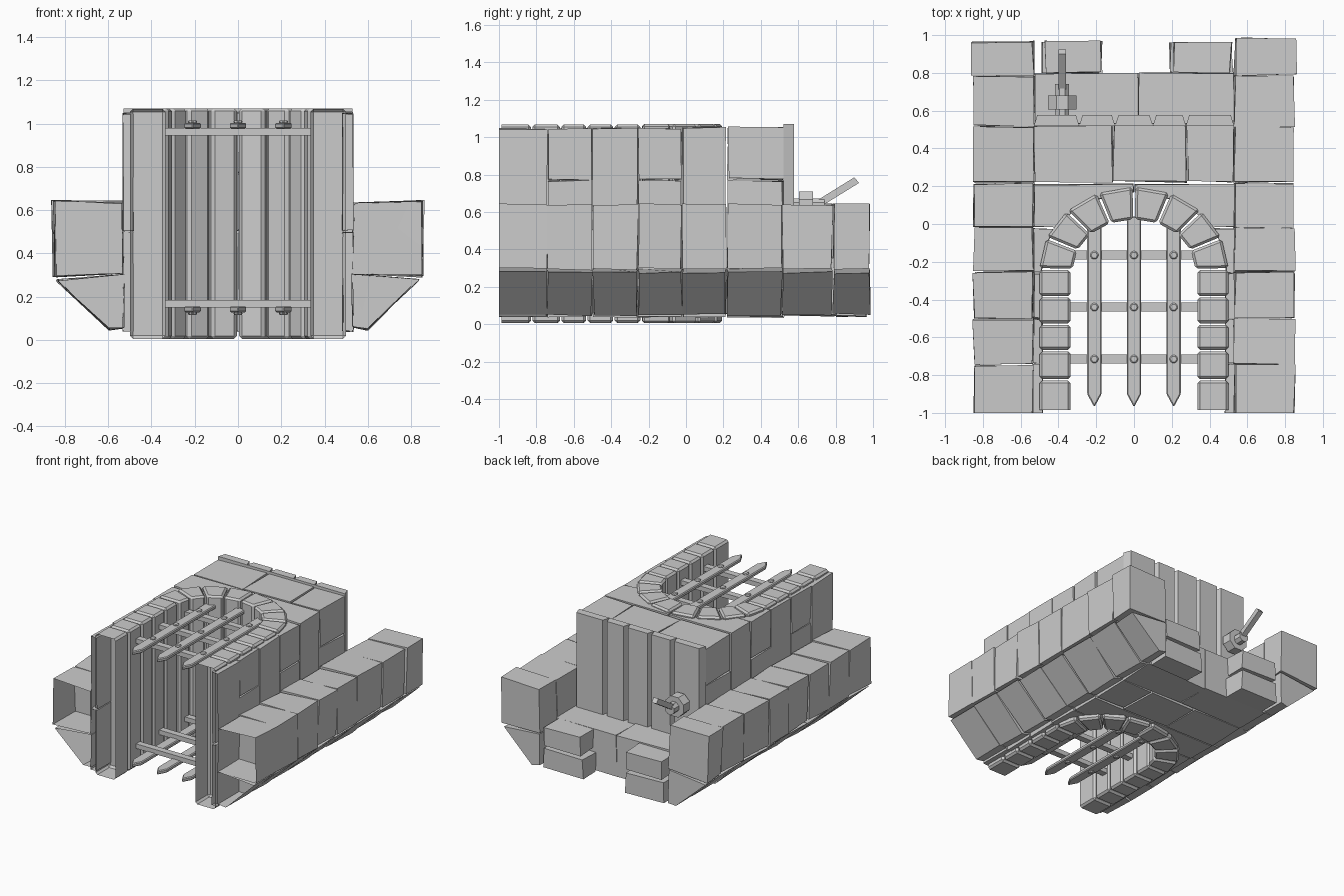
import bpy, bmesh, math, random
from mathutils import Vector

if "Cube" in bpy.data.objects:
    bpy.data.objects.remove(bpy.data.objects["Cube"])

random.seed(4)


def prism(name, pts, lo, hi, axis='z', bevel=0.0, jitter=0.0, open_base=False):
    """Extrude a 2D outline along an axis; optional chamfer, rough corners, open foot."""
    bm = bmesh.new()
    place = {'z': lambda p, h: (p[0], p[1], h),
             'y': lambda p, h: (p[0], h, p[1]),
             'x': lambda p, h: (h, p[0], p[1])}[axis]
    a = [bm.verts.new(place(p, lo)) for p in pts]
    b = [bm.verts.new(place(p, hi)) for p in pts]
    bm.faces.new(a)
    bm.faces.new(b)
    n = len(pts)
    for i in range(n):
        j = (i + 1) % n
        bm.faces.new((a[i], a[j], b[j], b[i]))
    bmesh.ops.recalc_face_normals(bm, faces=bm.faces)
    if bevel:
        bmesh.ops.bevel(bm, geom=bm.edges[:], offset=bevel, segments=1, affect='EDGES')
    if jitter:
        for v in bm.verts:
            d = Vector([random.uniform(-jitter, jitter) for _ in range(3)])
            if v.co.y < -0.985:
                d.y = 0
            v.co += d
    if open_base:
        foot = [f for f in bm.faces if f.calc_center_median().y < -0.99]
        bmesh.ops.delete(bm, geom=foot, context='FACES')
    me = bpy.data.meshes.new(name)
    bm.to_mesh(me)
    bm.free()
    ob = bpy.data.objects.new(name, me)
    bpy.context.collection.objects.link(ob)
    return ob


def rect(x0, x1, y0, y1):
    return [(x0, y0), (x1, y0), (x1, y1), (x0, y1)]


def flip(pts, s):
    return [(s * x, y) for x, y in pts]


G = 0.004   # mortar gap
J = 0.007   # stone roughness

# Side towers: stacked outer and slanted blocks
courses = [-1, -0.745, -0.5, -0.255, -0.02, 0.215, 0.515, 0.785, 0.97]
outer = [(0.53, 0.31), (0.845, 0.295), (0.85, 0.64), (0.535, 0.63)]
slant = [(0.53, 0.30), (0.835, 0.275), (0.595, 0.05), (0.53, 0.06)]
for s in (-1, 1):
    for i in range(8):
        y0, y1 = courses[i], courses[i + 1]
        if i == 7 and s == 1:
            y1 = 0.99
        grow = 0.008 if i == 7 else 0
        up = [(x + (grow if x > 0.7 else 0), z + (grow if z > 0.5 else 0)) for x, z in outer]
        lo = y0 + (G if i else 0)
        prism('tower_block', flip(up, s), lo, y1 - G, 'y', 0, J, i == 0)
        prism('tower_slant_block', flip(slant, s), lo, y1 - G, 'y', 0, J, i == 0)

# Gatehouse side walls beside the opening
rows = [-1, -0.74, -0.5, -0.26]
for s in (-1, 1):
    for i in range(3):
        cut = 0.77 if i % 2 else 0.5
        for z0, z1 in ((0.04, cut - G), (cut + G, 1.045)):
            prism('gate_side_stone', flip(rect(0.485, 0.53, rows[i] + (G if i else 0), rows[i + 1] - G), s),
                  z0, z1, 'z', 0, 0.005, i == 0)

# Stones around and above the arch
haunch = [(0.53, -0.255), (0.53, -0.025), (0.42, -0.025), (0.475, -0.13), (0.49, -0.255)]
crown = [(0.53, -0.015), (0.53, 0.21), (0.003, 0.21), (0.003, 0.17), (0.2, 0.13),
         (0.33, 0.06), (0.41, -0.015)]
for s in (-1, 1):
    for z0, z1 in ((0.04, 0.765), (0.775, 1.045)):
        prism('arch_haunch_stone', flip(haunch, s), z0, z1, 'z', 0, 0.004)
    for z0, z1 in ((0.04, 0.495), (0.505, 1.05)):
        prism('arch_crown_stone', flip(crown, s), z0, z1, 'z', 0, 0.004)
xs = [-0.53, -0.11, 0.28, 0.53]
for i in range(3):
    for z0, z1 in ((0.04, 0.765), (0.775, 1.05)):
        prism('lintel_stone', rect(xs[i] + G, xs[i + 1] - G, 0.225, 0.52), z0, z1, 'z', 0, J)

# Dressed pillar stones running through the passage
py = [-1, -0.825, -0.67, -0.53, -0.385, -0.24]
for s in (-1, 1):
    for i in range(5):
        prism('pillar_stone', flip(rect(0.335, 0.5, py[i] + (G if i else 0), py[i + 1] - G), s),
              0.005, 1.068, 'z', 0.014, 0, i == 0)

# Arch stones
CY, N = -0.24, 8
for i in range(N):
    a0 = math.pi * i / N + 0.015
    a1 = math.pi * (i + 1) / N - 0.015
    pts = [(r * math.cos(a), CY + h * math.sin(a))
           for r, h, a in ((0.325, 0.265, a0), (0.5, 0.435, a0), (0.5, 0.435, a1), (0.325, 0.265, a1))]
    prism('arch_stone', pts, 0.005, 1.07, 'z', 0.013)

# Two grilles, the second mirrored to the lower face
for zc, d in ((0.975, 1), (0.155, -1)):
    def span(a, b):
        return sorted((zc + d * a, zc + d * b))
    for x in (-0.21, 0, 0.21):
        w = 0.038
        z0, z1 = span(0, 0.028)
        prism('grille_bar', [(x - w, 0.04), (x - w, -0.9), (x, -0.97), (x + w, -0.9), (x + w, 0.04)],
              z0, z1, 'z', 0.006)
        for y in (-0.165, -0.44, -0.715):
            z0, z1 = span(0.026, 0.04)
            hexagon = [(x + 0.024 * math.cos(k * math.pi / 3), y + 0.024 * math.sin(k * math.pi / 3))
                       for k in range(6)]
            prism('grille_rivet', hexagon, z0, z1, 'z', 0.006)
    for y in (-0.165, -0.44, -0.715):
        z0, z1 = span(-0.03, 0.005)
        prism('grille_crossbar', rect(-0.365, 0.36, y - 0.024, y + 0.024), z0, z1)

# Plank floor behind the gatehouse, edges tapered into V grooves
px = [-0.53, -0.29, -0.1, 0.1, 0.275, 0.53]
for i in range(5):
    x0, x1 = px[i], px[i + 1]
    prism('floor_plank', [(x0, 0.52), (x1, 0.52), (x1 - 0.018, 0.578), (x0 + 0.018, 0.578)], 0.28, 1.07)

# Front parapet wall and its merlons
for x0, x1 in ((-0.53, 0.015), (0.025, 0.53)):
    prism('parapet_stone', rect(x0, x1, 0.525, 0.8), 0.045, 0.36, 'z', 0, J)
for x0, x1 in ((-0.49, -0.17), (0.19, 0.52)):
    prism('merlon_lower', rect(x0, x1, 0.8, 0.965), 0.04, 0.19, 'z', 0, J)
    prism('merlon_upper', rect(x0 + 0.02, x1 - 0.01, 0.8, 0.965), 0.215, 0.35, 'z', 0, J)

# Winch: octagonal drum with hub and crank lever
def octagon(r):
    return [(-0.38 + r * math.cos((k + 0.5) * math.pi / 4), 0.635 + r * math.sin((k + 0.5) * math.pi / 4))
            for k in range(8)]
prism('winch_drum', octagon(0.081), 0.605, 0.68, 'y')
prism('winch_hub', octagon(0.04), 0.57, 0.74, 'y')
prism('winch_lever', [(0.715, 0.625), (0.925, 0.755), (0.9, 0.785), (0.69, 0.655)], -0.4, -0.36, 'x')
